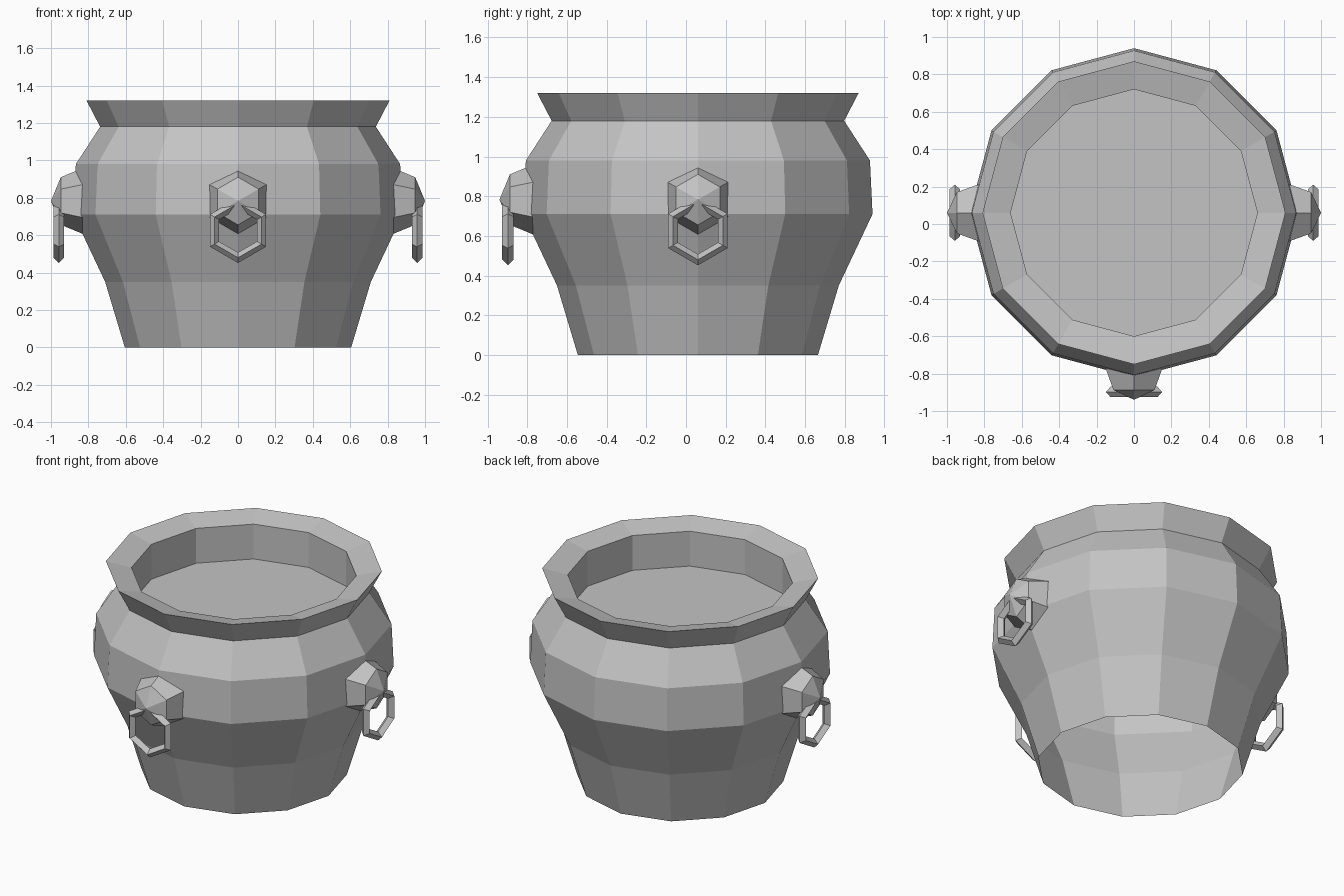
import bpy
import math
from mathutils import Matrix, Vector

cube = bpy.data.objects.get("Cube")
if cube:
    bpy.data.objects.remove(cube)

AXIS = Vector((0, 0.06, 0))  # the pot stands slightly behind the origin

clay = bpy.data.materials.new("grey clay")
clay.use_nodes = True
GREY = (0.55, 0.55, 0.55, 1)
clay.diffuse_color = GREY
clay.node_tree.nodes["Principled BSDF"].inputs["Base Color"].default_value = GREY


def lathe(name, profile, sides, matrix, closed=False):
    """Spin (radius, height) points around z; zero radius makes a tip."""
    verts, rings, faces = [], [], []
    for r, h in profile:
        count = sides if r > 0 else 1
        start = len(verts)
        for i in range(count):
            a = math.tau * i / sides
            verts.append((r * math.cos(a), r * math.sin(a), h))
        rings.append([start + i % count for i in range(sides)])
    pairs = list(zip(rings, rings[1:]))
    if closed:
        pairs.append((rings[-1], rings[0]))
    for low, high in pairs:
        for i in range(sides):
            j = (i + 1) % sides
            loop = [low[i], low[j], high[j], high[i]]
            faces.append(list(dict.fromkeys(loop)))
    mesh = bpy.data.meshes.new(name)
    mesh.from_pydata(verts, [], faces)
    mesh.materials.append(clay)
    obj = bpy.data.objects.new(name, mesh)
    obj.matrix_world = matrix
    bpy.context.collection.objects.link(obj)
    return obj


# Pot body: open underneath, flared rim, inner wall and shallow floor
body = [(0.605, 0), (0.71, 0.35), (0.88, 0.71), (0.867, 0.98), (0.737, 1.18),
        (0.81, 1.32), (0.66, 1.285), (0.66, 1.06), (0, 1.06)]
lathe("pot_body", body, 12, Matrix.Translation(AXIS))

# Faceted bosses, each with a hanging ring
R = 0.18
boss = [(R, 0), (R * math.sqrt(0.5), R * math.sqrt(0.5)), (0, R)]
BAR = 0.028
ring = [(0.145 + BAR, 0), (0.145, BAR), (0.145 - BAR, 0), (0.145, -BAR)]

for side, out in (("left", (1, 0, 0)), ("right", (-1, 0, 0)), ("front", (0, -1, 0))):
    out, up = Vector(out), Vector((0, 0, 1))
    # Local x points up and local z points away from the pot
    turn = Matrix((up, out.cross(up), out)).transposed().to_4x4()
    lathe(side + "_boss", boss, 6,
          Matrix.Translation(AXIS + out * 0.82 + up * 0.783) @ turn)
    lathe(side + "_ring", ring, 6,
          Matrix.Translation(AXIS + out * 0.958 + up * 0.625) @ turn, closed=True)
